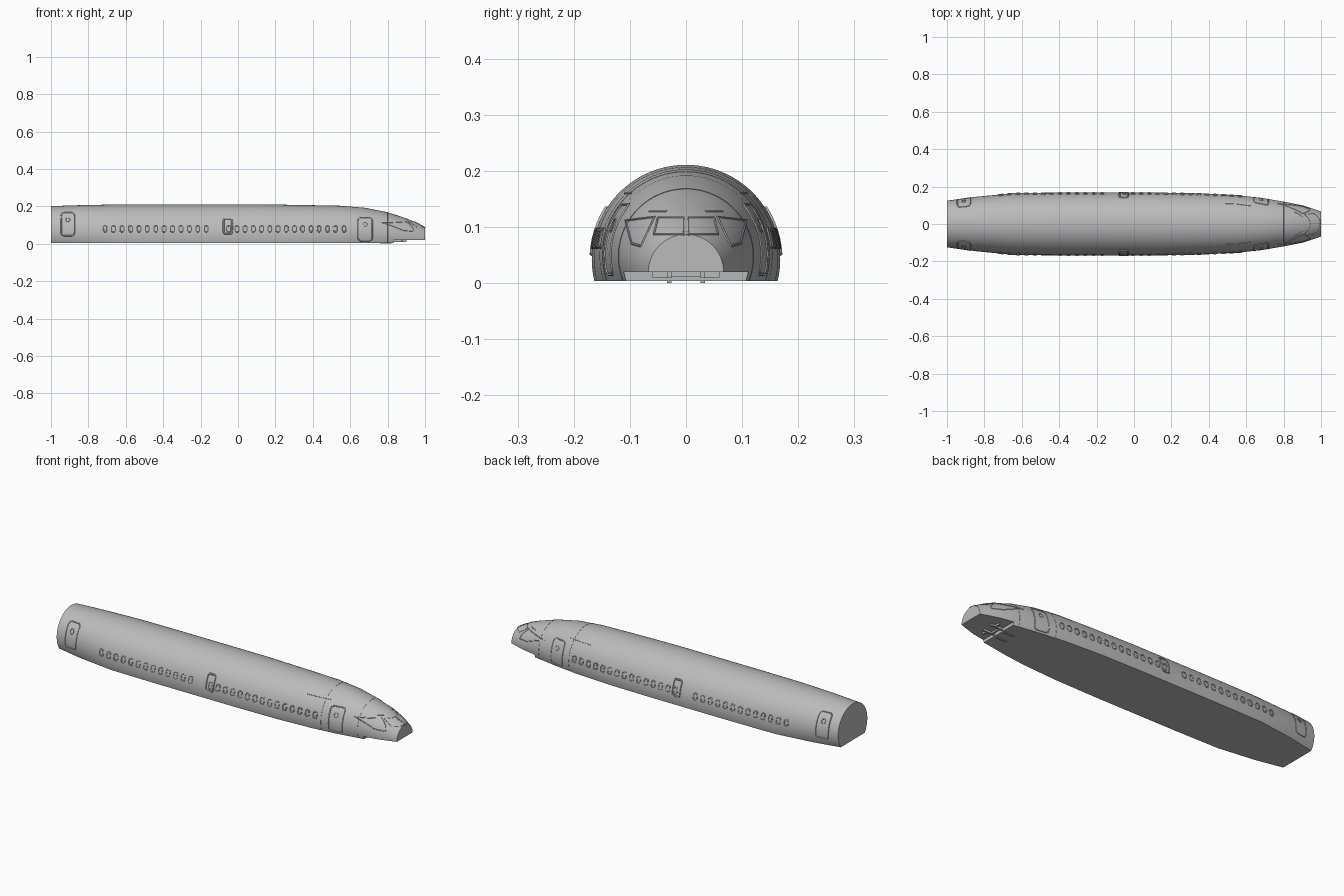
import bpy, bmesh
from math import sin, cos, asin, pi, sqrt
from mathutils import Vector

if "Cube" in bpy.data.objects:
    bpy.data.objects.remove(bpy.data.objects["Cube"])

grey = bpy.data.materials.new("light_grey")
grey.use_nodes = True
grey.diffuse_color = (0.5, 0.5, 0.5, 1)
grey.node_tree.nodes["Principled BSDF"].inputs["Base Color"].default_value = (0.5, 0.5, 0.5, 1)

# Hull stations: x, radius, top height
STATIONS = [(-1, .125, .201), (-.85, .145, .206), (-.65, .165, .21), (-.4, .168, .211),
            (.1, .168, .211), (.35, .164, .207), (.55, .154, .203), (.68, .14, .192),
            (.8, .12, .168), (.9, .1, .136), (.96, .081, .11), (1, .067, .087)]
STEP_X, LOW, HIGH = .83, .004, .02


def section(x):
    """Radius and centre height of the round hull section at x."""
    for (xa, ra, ta), (xb, rb, tb) in zip(STATIONS, STATIONS[1:]):
        if x <= xb:
            f = (x - xa) / (xb - xa)
            r = ra + f * (rb - ra)
            return r, ta + f * (tb - ta) - r
    return STATIONS[-1][1], STATIONS[-1][2] - STATIONS[-1][1]


def side_point(x, z, side):
    r, c = section(x)
    return Vector((x, side * sqrt(max(r * r - (z - c) ** 2, 0)), z))


def nose_point(y, z):
    """Point on the nose skin seen along the length at y, z."""
    lo, hi = .3, 1.0
    for _ in range(30):
        mid = (lo + hi) / 2
        r, c = section(mid)
        if y * y + (z - c) ** 2 < r * r:
            lo = mid
        else:
            hi = mid
    return Vector((lo, y, z))


def finish(obj, angle=.6):
    obj.data.materials.append(grey)
    bpy.ops.object.select_all(action='DESELECT')
    obj.select_set(True)
    bpy.context.view_layer.objects.active = obj
    if obj.type == 'CURVE':
        bpy.ops.object.convert(target='MESH')
    bpy.ops.object.shade_smooth_by_angle(angle=angle)


def tubes(name, paths, depth, closed=True):
    """Several thin raised outlines in one object."""
    cu = bpy.data.curves.new(name, 'CURVE')
    cu.dimensions = '3D'
    cu.bevel_depth = depth
    cu.bevel_resolution = 1
    cu.use_fill_caps = True
    for pts in paths:
        sp = cu.splines.new('POLY')
        sp.points.add(len(pts) - 1)
        for p, co in zip(sp.points, pts):
            p.co = (*co, 1)
        sp.use_cyclic_u = closed
    obj = bpy.data.objects.new(name, cu)
    bpy.context.collection.objects.link(obj)
    finish(obj)


def densify(corners, n=6):
    out = []
    for a, b in zip(corners, corners[1:] + corners[:1]):
        out += [(a[0] + (b[0] - a[0]) * i / n, a[1] + (b[1] - a[1]) * i / n) for i in range(n)]
    return out


def round_rect(x, z, w, h, rad, n=1):
    corners = []
    for k, (sx, sz) in enumerate([(1, 1), (-1, 1), (-1, -1), (1, -1)]):
        for i in range(4):
            a = k * pi / 2 + i * pi / 6
            corners.append((x + sx * (w / 2 - rad) + rad * cos(a),
                            z + sz * (h / 2 - rad) + rad * sin(a)))
    return densify(corners, n)


def on_sides(shapes):
    return [[side_point(x, z, s) for x, z in shape] for shape in shapes for s in (-1, 1)]


# Fuselage: round sections with a flat underside, stepped up under the nose
SEG = 48
bm = bmesh.new()
rings = []
xs = [s[0] for s in STATIONS] + [STEP_X, STEP_X + .001]
for x in sorted(xs):
    r, c = section(x)
    floor = LOW if x <= STEP_X else HIGH
    start = asin(max(-1, min(1, (floor - c) / r)))
    ring = []
    for i in range(SEG + 1):
        a = start + (pi - 2 * start) * i / SEG
        ring.append(bm.verts.new((x, r * cos(a), c + r * sin(a))))
    rings.append(ring)
for a, b in zip(rings, rings[1:]):
    for i in range(SEG + 1):
        j = (i + 1) % (SEG + 1)
        bm.faces.new((a[i], a[j], b[j], b[i]))
bm.faces.new(rings[0])
bm.faces.new(rings[-1])
bmesh.ops.recalc_face_normals(bm, faces=bm.faces)
mesh = bpy.data.meshes.new("fuselage")
bm.to_mesh(mesh)
bm.free()
hull = bpy.data.objects.new("fuselage", mesh)
bpy.context.collection.objects.link(hull)
finish(hull, .5)

# Cabin windows, in a rear and a forward row
window_xs = [-.71 + .045 * i for i in range(13)] + [-.05 + .044 * i for i in range(15)]
tubes("cabin_window_frames",
      on_sides([round_rect(x, .08, .021, .032, .007) for x in window_xs]), .0033)

# Doors with their small round windows
tubes("door_frames", on_sides([round_rect(-.91, .105, .07, .125, .014, 4),
                               round_rect(.68, .078, .075, .125, .014, 4)]), .003)
tubes("exit_frames", on_sides([round_rect(-.055, .093, .045, .08, .01, 4)]), .0045)
tubes("door_window_frames", on_sides([round_rect(-.91, .128, .022, .022, .0109),
                                      round_rect(.68, .103, .022, .022, .0109)]), .0022)

# Cockpit windows
side_pane = [(.108, .112), (.056, .118), (.08, .066), (.097, .071)]
front_pane = [(.05, .117), (.004, .117), (.004, .087), (.057, .087)]
tubes("cockpit_window_frames",
      [[nose_point(s * y, z) for y, z in densify(pane)]
       for pane in (side_pane, front_pane) for s in (-1, 1)], .0022)
tubes("cockpit_brows",
      [[nose_point(s * (.035 + .005 * i), .128) for i in range(7)] for s in (-1, 1)], .002, False)

# Skin joints round the nose and thin strips above the front windows
joints = []
for x in (.6, .8):
    r, c = section(x)
    start = asin((LOW - c) / r)
    joints.append([Vector((x, r * cos(a), c + r * sin(a)))
                   for a in (start + (pi - 2 * start) * i / SEG for i in range(SEG + 1))])
tubes("skin_joints", joints, .0008, False)
tubes("roof_strips", [[side_point(.49 + .015 * i, .16, s) for i in range(10)]
                      for s in (-1, 1)], .0016, False)


# Nose gear bay rails under the nose
def box(name, centre, size):
    bpy.ops.mesh.primitive_cube_add(size=1, location=centre)
    obj = bpy.context.object
    obj.name = name
    obj.scale = size
    obj.data.materials.append(grey)


for side, label in ((-1, "right"), (1, "left")):
    box(label + "_gear_bay_rail", (.855, side * .03, .015), (.09, .008, .012))
    box(label + "_gear_bay_arm", (.875, side * .046, .015), (.008, .028, .01))
    box(label + "_keel_strip", (.79, side * .03, .003), (.06, .008, .006))
box("gear_bay_crossbar", (.845, 0, .016), (.008, .06, .01))
